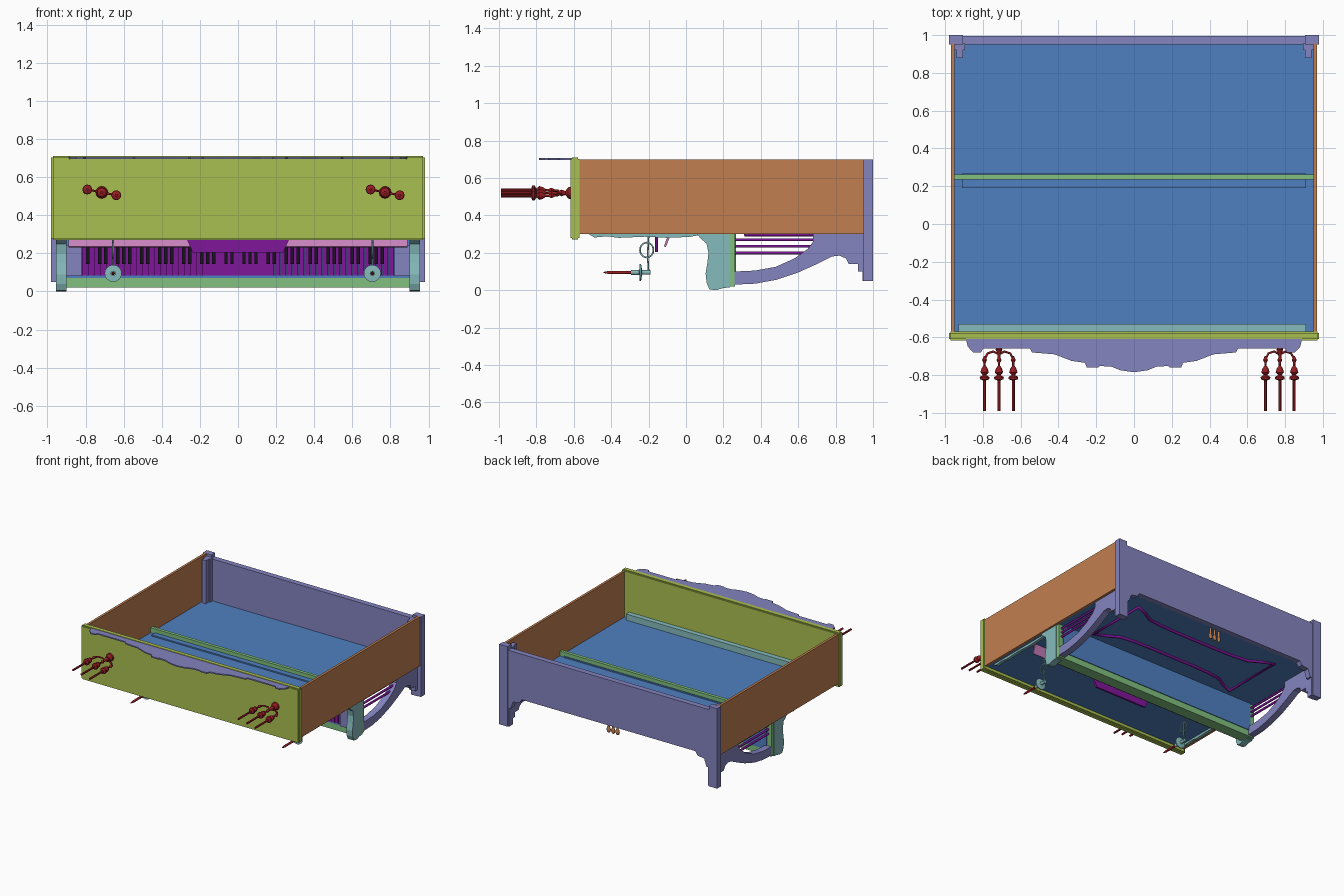
import bpy, bmesh, math
from mathutils import Vector, Matrix

if "Cube" in bpy.data.objects:
    bpy.data.objects.remove(bpy.data.objects["Cube"])


def material(name, r, g, b):
    m = bpy.data.materials.new(name)
    m.use_nodes = True
    m.diffuse_color = (r, g, b, 1)
    bsdf = next(n for n in m.node_tree.nodes if n.type == "BSDF_PRINCIPLED")
    bsdf.inputs["Base Color"].default_value = (r, g, b, 1)
    return m


LIME = material("lime", .4, .53, .08)
ORANGE = material("orange", .53, .21, .08)
BLUE = material("blue", .08, .216, .53)
LAVENDER = material("lavender", .23, .23, .53)
GREEN = material("green", .22, .53, .21)
TEAL = material("teal", .24, .5, .51)
RED = material("dark red", .3, .012, .016)
PURPLE = material("purple", .216, .008, .33)
PINK = material("pink", .58, .22, .5)
BLACK = material("black", .01, .005, .012)


def finish(bm, name, mat, smooth=False):
    bmesh.ops.recalc_face_normals(bm, faces=bm.faces)
    me = bpy.data.meshes.new(name)
    bm.to_mesh(me)
    bm.free()
    me.materials.append(mat)
    ob = bpy.data.objects.new(name, me)
    bpy.context.scene.collection.objects.link(ob)
    if smooth:
        bpy.ops.object.select_all(action="DESELECT")
        ob.select_set(True)
        bpy.context.view_layer.objects.active = ob
        bpy.ops.object.shade_smooth_by_angle()
    return ob


def add_box(bm, x, y, z):
    size = Vector((x[1] - x[0], y[1] - y[0], z[1] - z[0]))
    mid = Vector((x[0] + x[1], y[0] + y[1], z[0] + z[1])) / 2
    bmesh.ops.create_cube(bm, size=1, matrix=Matrix.Translation(mid) @ Matrix.Diagonal((*size, 1)))


def box(name, mat, x, y, z, bevel=0):
    bm = bmesh.new()
    add_box(bm, x, y, z)
    if bevel:
        bmesh.ops.bevel(bm, geom=bm.edges[:], offset=bevel, segments=2, affect="EDGES")
    return finish(bm, name, mat)


def prism(name, mat, pts, axis, lo, hi):
    """Extrude an outline, given in the other two axes, along one axis."""
    def place(p, d):
        c = list(p)
        c.insert(axis, d)
        return c
    bm = bmesh.new()
    face = bm.faces.new([bm.verts.new(place(p, lo)) for p in pts])
    out = bmesh.ops.extrude_face_region(bm, geom=[face])
    move = Vector(place((0, 0), hi - lo))
    bmesh.ops.translate(bm, vec=move, verts=[v for v in out["geom"] if isinstance(v, bmesh.types.BMVert)])
    return finish(bm, name, mat)


def lathe(name, mat, profile, x, z, sides=12):
    """Turn (radius, y) points about a line along y."""
    bm = bmesh.new()
    rings = [[bm.verts.new((x + r * math.cos(a), y, z + r * math.sin(a)))
              for a in (2 * math.pi * i / sides for i in range(sides))] for r, y in profile]
    for a, b in zip(rings, rings[1:]):
        for i in range(sides):
            j = (i + 1) % sides
            bm.faces.new((a[i], a[j], b[j], b[i]))
    bm.faces.new(rings[0])
    bm.faces.new(rings[-1])
    return finish(bm, name, mat, True)


def tube(name, mat, pts, radius, closed=False):
    cu = bpy.data.curves.new(name, "CURVE")
    cu.dimensions = "3D"
    cu.bevel_depth = radius
    cu.bevel_resolution = 1
    cu.use_fill_caps = True
    sp = cu.splines.new("POLY")
    sp.points.add(len(pts) - 1)
    for p, c in zip(sp.points, pts):
        p.co = (*c, 1)
    sp.use_cyclic_u = closed
    cu.materials.append(mat)
    ob = bpy.data.objects.new(name, cu)
    bpy.context.scene.collection.objects.link(ob)
    return ob


def both(lo, hi):
    return (("left", (lo, hi)), ("right", (-hi, -lo)))


# Case: main board, lid, sides, base
box("main_board", BLUE, (-.95, .95), (-.58, .96), (.3, .33))
box("lid", LIME, (-.98, .98), (-.618, -.57), (.27, .71), .008)
box("lid_inner_rail", TEAL, (-.93, .91), (-.57, -.53), (.33, .38))
for side, x in both(.95, .97):
    box(side + "_case_wall", ORANGE, x, (-.575, .955), (.3, .7))
prism("base_panel", LAVENDER, [(-.92, .67), (.92, .67), (.92, .2), (.88, .2), (.86, .26), (.8, .27),
      (.78, .3), (-.78, .3), (-.8, .27), (-.86, .26), (-.88, .2), (-.92, .2)], 1, .95, .995)

# Carved crest on the lid
crest = [(.89, -.61), (.88, -.65), (.85, -.68), (.81, -.68), (.8, -.66), (.55, -.66), (.54, -.68),
         (.42, -.69), (.33, -.725), (.26, -.735), (.25, -.76), (.19, -.76), (.18, -.752), (.12, -.755),
         (.07, -.775), (0, -.785)]
prism("crest", LAVENDER, crest + [(-x, y) for x, y in crest[-2::-1]], 2, .696, .706)

# Corner posts and curved brackets with rods
bracket = [(.26, .03), (.37, .035), (.48, .055), (.6, .095), (.7, .14), (.78, .18), (.82, .185),
           (.855, .17), (.87, .14), (.92, .14), (.92, .1), (.945, .1), (.945, .05), (.995, .05),
           (.995, .3), (.68, .3), (.68, .26), (.65, .22), (.58, .17), (.48, .125), (.37, .105), (.26, .1)]
for side, x in both(.895, .95):
    prism(side + "_bracket", LAVENDER, bracket, 0, *x)
    for lo, hi in ((.88, .92), (.92, .955)):
        e = .02 if lo < .9 else 0
        box(side + "_inner_post", LAVENDER, (x[0] + e / 2, x[1] - e / 2), (lo, hi), (.32, .68))
    mid = sum(x) / 2
    for z in (.2, .235, .27):
        tube(side + "_rod", PURPLE, [(mid, .26, z), (mid, .69, z)], .009)
for side, x in both(.905, .98):
    box(side + "_corner_post", LAVENDER, x, (.95, 1), (.05, .7))

# Key bed with end arms
box("key_bed_board", GREEN, (-.95, .95), (.235, .262), (.02, .37))
box("key_bed_front_rail", GREEN, (-.9, .9), (.17, .25), (.02, .07))
box("key_bed_frame", BLUE, (-.91, .91), (.19, .268), (.07, .34))
box("key_slip", BLUE, (-.9, .9), (.165, .2), (.07, .085))
arm = [(.06, .3), (.08, .275), (.11, .25), (.12, .2), (.115, .15), (.105, .09), (.11, .04), (.125, .005),
       (.16, 0), (.2, .012), (.235, .015), (.235, .3)]
trim = [(-.52, .3), (-.49, .282), (-.42, .288), (-.36, .28), (-.22, .286), (-.1, .28), (.02, .285), (.1, .3)]
for side, x in both(.9, .955):
    prism(side + "_arm", TEAL, arm, 0, *x)
for side, x in both(.91, .935):
    prism(side + "_case_trim", TEAL, trim, 0, *x)
for side, x in both(.82, .9):
    box(side + "_key_block", LAVENDER, x, (.14, .2), (.08, .24))

# Keys
white, black = bmesh.new(), bmesh.new()
step = 1.64 / 52
for i in range(52):
    x = -.82 + i * step
    add_box(white, (x + .001, x + step - .001), (.16, .195), (.084, .24))
    if i % 7 in (0, 2, 3, 5, 6) and i < 51:
        add_box(black, (x + step - .009, x + step + .009), (.142, .165), (.145, .24))
finish(white, "white_keys", PURPLE)
finish(black, "black_keys", BLACK)

# Fall board and music desk
prism("fall_board", PINK, [(-.095, .3), (-.08, .3), (-.108, .23), (-.118, .235)], 0, -.89, .89)
desk = box("music_desk", PURPLE, (-.28, .28), (-.165, -.15), (.205, .3))
for v in desk.data.vertices:
    if v.co.z < .25:
        v.co.x *= .85

# Framed moulding on the lower panel
quarter = [(.66, .84), (.56, .8), (.48, .75), (.36, .735), (.2, .73)]
upper = quarter + [(-x, y) for x, y in quarter[::-1]]
loop = upper + [(x, 1.16 - y) for x, y in upper[::-1]]
tube("panel_moulding", PURPLE, [(x, y, .298) for x, y in loop], .013, True)

# Pedals
for x in (-.04, 0, .04):
    tube("pedal_stem", ORANGE, [(x, .935, .31), (x, .935, .24)], .009)
    bm = bmesh.new()
    bmesh.ops.create_uvsphere(bm, u_segments=10, v_segments=6, radius=.018,
                              matrix=Matrix.Translation((x, .935, .235)) @ Matrix.Diagonal((1, .6, 1.5, 1)))
    finish(bm, "pedal_tip", ORANGE, True)

# Three-branched candlesticks on the lid
cup = [(.004, -.7), (.013, -.72), (.006, -.735), (.006, -.75), (.016, -.765), (.022, -.785), (.009, -.8),
       (.026, -.81), (.024, -.822), (.008, -.828), (.008, -.99)]
for cx in (-.715, .772):
    for k in (-1, 0, 1):
        lathe("candle", RED, cup, cx + k * .076, .52 - k * .015)
        if k:
            arc = [(cx, -.69), (cx + k * .03, -.675), (cx + k * .06, -.685), (cx + k * .076, -.715)]
            tube("candle_branch", RED, [(x, y, .52 - (x - cx) * .2) for x, y in arc], .006)
    lathe("candle_base", RED, [(.034, -.61), (.03, -.63), (.01, -.645), (.018, -.665), (.009, -.685), (.007, -.72)],
          cx, .52)

# Swinging candle holders over the keys
for cx in (-.655, .705):
    lathe("holder_dish", TEAL, [(.012, -.19), (.012, -.235), (.045, -.24), (.045, -.248), (.014, -.25),
                                (.014, -.295)], cx, .095, 16)
    lathe("holder_candle", RED, [(.009, -.29), (.009, -.41), (.003, -.44)], cx, .095)
    tube("holder_stem", TEAL, [(cx, -.2, .1), (cx, -.205, .18), (cx, -.2, .3)], .005)
    tube("holder_ring", TEAL, [(cx, -.21 + .036 * math.cos(a), .215 + .04 * math.sin(a))
         for a in (i * math.pi / 8 for i in range(16))], .005, True)
